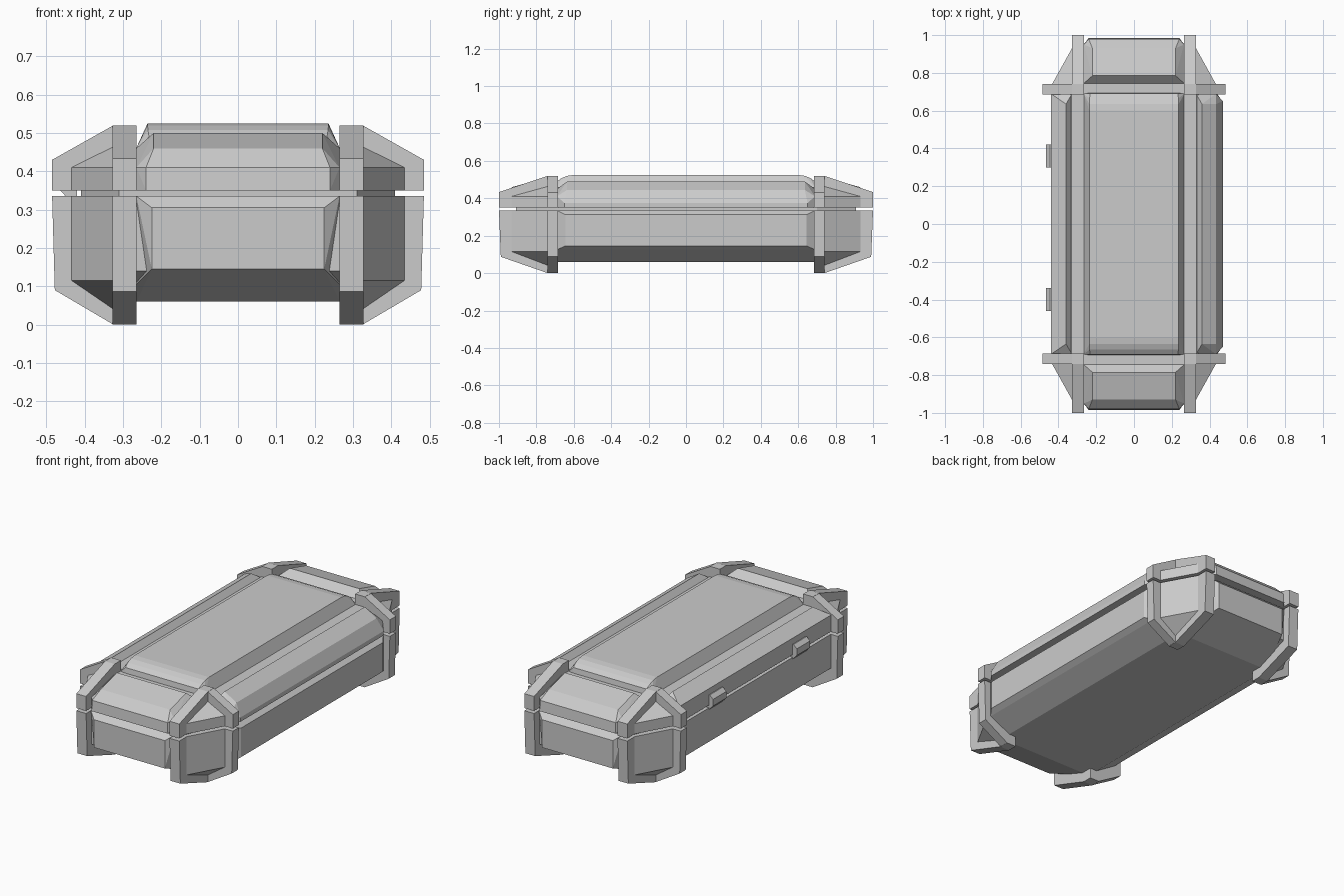
import bpy, bmesh
from math import radians

if "Cube" in bpy.data.objects:
    bpy.data.objects.remove(bpy.data.objects["Cube"])


def hull(name, pts):
    """Convex flat-faced solid around the given points."""
    bm = bmesh.new()
    vs = [bm.verts.new(p) for p in pts]
    res = bmesh.ops.convex_hull(bm, input=vs)
    junk = {v for v in res["geom_interior"] + res["geom_unused"]
            if isinstance(v, bmesh.types.BMVert) and v.is_valid}
    bmesh.ops.delete(bm, geom=list(junk), context='VERTS')
    bmesh.ops.dissolve_limit(bm, angle_limit=radians(1), verts=bm.verts[:], edges=bm.edges[:])
    bmesh.ops.recalc_face_normals(bm, faces=bm.faces[:])
    me = bpy.data.meshes.new(name)
    bm.to_mesh(me)
    bm.free()
    ob = bpy.data.objects.new(name, me)
    bpy.context.collection.objects.link(ob)
    return ob


def octagon(hx, hy, cx, cy, z):
    """Cut-corner rectangle ring."""
    return [(sx * x, sy * y, z) for x, y in ((hx, cy), (cx, hy))
            for sx in (1, -1) for sy in (1, -1)]


def tile(name, axis, side, prof):
    """Bevelled panel: prof rows are (outward distance, z, half length)."""
    pts = []
    for d, z, h in prof:
        for s in (-h, h):
            pts.append((side * d, s, z) if axis == 'x' else (s, side * d, z))
    return hull(name, pts)


# Core shells of the tub and lid, with the recessed seam between them
hull("tub_core", octagon(.30, .74, .27, .70, .06) + octagon(.435, .95, .30, .70, .14)
     + octagon(.435, .95, .30, .70, .335))
hull("seam_core", octagon(.41, .91, .31, .70, .30) + octagon(.41, .91, .31, .70, .38))
hull("lid_core", octagon(.435, .95, .30, .70, .35) + octagon(.425, .93, .30, .70, .38)
     + octagon(.33, .75, .27, .70, .46))

# Raised lid panel with rolled ends
hull("lid_panel", [(sx * x, sy * y, z) for sx in (1, -1) for sy in (1, -1)
     for x, y, z in ((.236, .60, .525), (.236, .635, .520), (.235, .665, .508),
                     (.232, .69, .49), (.268, .62, .455), (.268, .69, .455),
                     (.232, .695, .455))])

# End panels, front and back
for s, n in ((-1, "front"), (1, "back")):
    tile("tub_end_" + n, 'y', s, [(.70, .06, .265), (.75, .06, .265), (.87, .105, .265),
         (.985, .145, .225), (.985, .305, .225), (.955, .335, .265), (.70, .335, .265)])
    tile("lid_end_" + n, 'y', s, [(.745, .44, .265), (.745, .46, .265), (.785, .50, .22),
         (.93, .46, .22), (.98, .41, .24), (.985, .35, .24), (.95, .35, .265),
         (.95, .41, .265), (.75, .35, .265)])

# Long side panels: the right side bulges, the latch side is flush
tile("tub_side_right", 'x', 1, [(.25, .06, .69), (.31, .06, .69), (.44, .125, .69),
     (.47, .145, .645), (.47, .312, .645), (.44, .335, .69), (.25, .335, .69)])
tile("tub_side_left", 'x', -1, [(.25, .06, .69), (.31, .06, .69), (.44, .14, .69),
     (.44, .335, .69), (.25, .335, .69)])
tile("lid_side_right", 'x', 1, [(.328, .45, .69), (.36, .49, .635), (.435, .445, .635),
     (.47, .375, .65), (.47, .35, .65), (.435, .35, .69), (.435, .41, .69), (.328, .35, .69)])
tile("lid_side_left", 'x', -1, [(.328, .45, .69), (.36, .49, .635), (.44, .445, .69),
     (.44, .35, .69), (.328, .35, .69)])

# Corner guards: two crossing fins and a diagonal gusset, on tub and lid
lower_x = [(.265, 0), (.325, 0), (.478, .09), (.485, .335), (.265, .335)]
lower_y = [(.685, 0), (.74, 0), (.99, .087), (1.0, .335), (.685, .335)]
upper_x = [(.265, .35), (.485, .35), (.485, .43), (.325, .52), (.265, .52)]
upper_y = [(.685, .35), (1.0, .35), (1.0, .433), (.74, .52), (.685, .52)]
for sx in (1, -1):
    for sy in (1, -1):
        for n, px, py in (("tub", lower_x, lower_y), ("lid", upper_x, upper_y)):
            hull(n + "_fin_side", [(sx * x, sy * y, z) for x, z in px for y in (.685, .74)])
            hull(n + "_fin_end", [(sx * x, sy * y, z) for y, z in py for x in (.265, .327)])
        for n, za, zb, zc in (("tub", .335, .115, .035), ("lid", .35, .41, .468)):
            hull(n + "_gusset", [(sx * x, sy * y, z) for x, y in ((.32, .945), (.437, .735), (.32, .735))
                 for z in (za, zb)] + [(sx * .32, sy * .735, zc)])

# Latches over the seam on the left side
for y in (.36, -.40):
    hull("latch", [(x, y + d, z) for d in (-.06, .06) for x, z in
         ((-.42, .41), (-.445, .41), (-.466, .39), (-.466, .352), (-.44, .325), (-.42, .325))])
